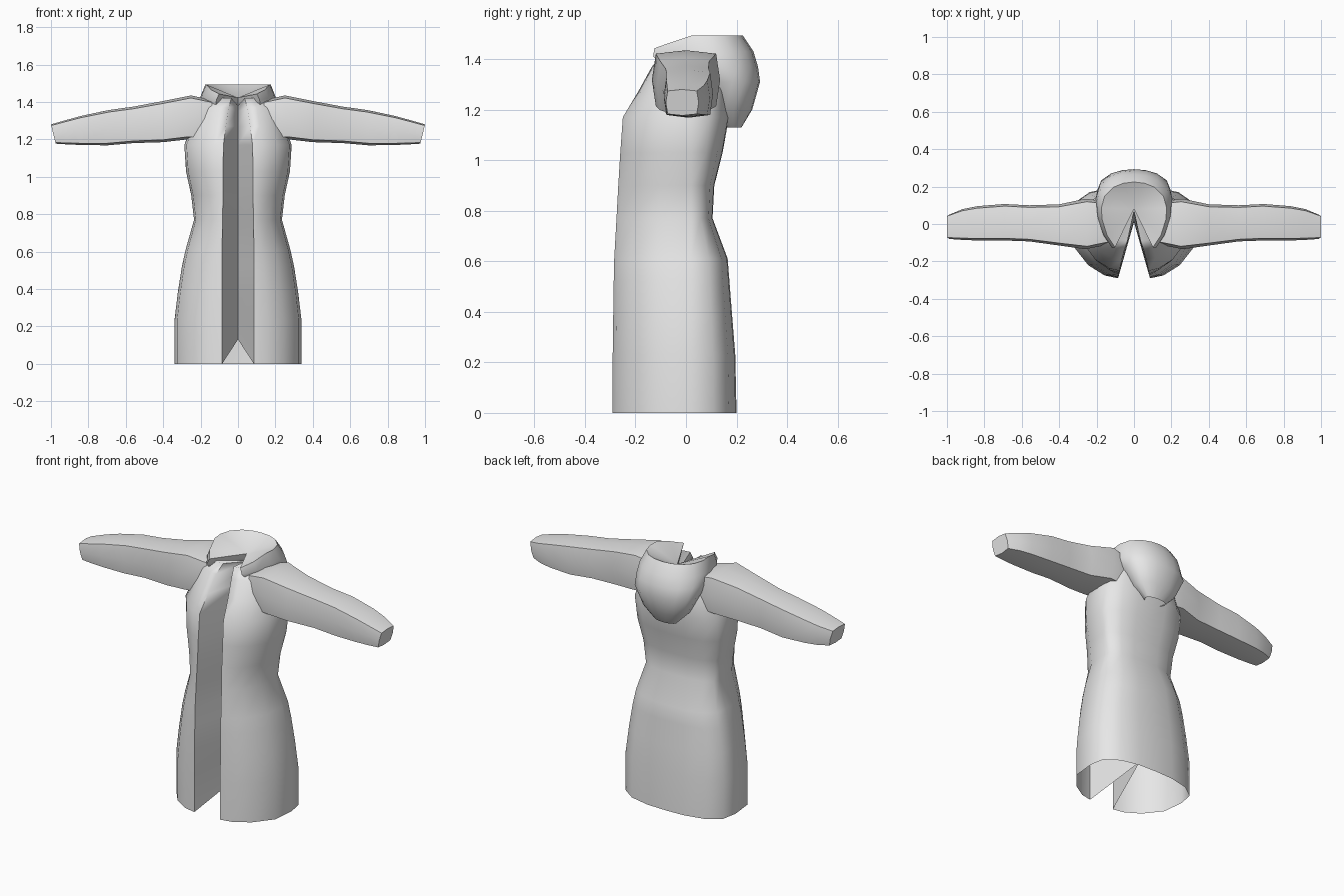
import bpy, bmesh, math

cube = bpy.data.objects.get("Cube")
if cube:
    bpy.data.objects.remove(cube)

cloth = bpy.data.materials.new("grey cloth")
cloth.use_nodes = True
cloth.diffuse_color = (0.8, 0.8, 0.8, 1)
cloth.node_tree.nodes["Principled BSDF"].inputs["Base Color"].default_value = (0.8, 0.8, 0.8, 1)


def loft(name, rings, angle, cap=None):
    """Skin closed rings; cap the last one as a fan from its first point or as one face."""
    bm = bmesh.new()
    loops = [[bm.verts.new(p) for p in ring] for ring in rings]
    n = len(loops[0])
    for a, b in zip(loops, loops[1:]):
        for i in range(n):
            j = (i + 1) % n
            bm.faces.new((a[i], a[j], b[j], b[i]))
    top = loops[-1]
    if cap == "fan":
        for i in range(1, n - 1):
            bm.faces.new((top[0], top[i], top[i + 1]))
    elif cap == "flat":
        bm.faces.new(top)
    bmesh.ops.recalc_face_normals(bm, faces=bm.faces)
    mesh = bpy.data.meshes.new(name)
    bm.to_mesh(mesh)
    bm.free()
    mesh.materials.append(cloth)
    obj = bpy.data.objects.new(name, mesh)
    bpy.context.collection.objects.link(obj)
    bpy.ops.object.select_all(action="DESELECT")
    obj.select_set(True)
    bpy.context.view_layer.objects.active = obj
    bpy.ops.object.shade_smooth_by_angle(angle=math.radians(angle))
    return obj


def mirrored(half):
    """Close a half outline that starts and ends on the centre line."""
    return half + [(-x, y, z) for x, y, z in half[-2:0:-1]]


# Coat body: height, half width, front y, back y, opening half width, fold y, fold height
def coat_ring(z, w, front, back, edge, fold, fold_z):
    return mirrored([
        (0, fold, fold_z), (edge, front, z), (max(0.46 * w, edge * 1.2), front * 0.95, z),
        (0.72 * w, front * 0.76, z), (0.96 * w, front * 0.4, z), (w, 0.02, z),
        (0.95 * w, back * 0.55, z), (0.7 * w, back * 0.85, z),
        (0.35 * w, back * 0.98, z), (0, back, z)])


coat = [
    (0.00, 0.34, -0.29, 0.20, 0.085, 0.05, 0.13),
    (0.23, 0.34, -0.29, 0.195, 0.085, 0.07, 0.24),
    (0.38, 0.322, -0.288, 0.183, 0.085, 0.01, 0.35),
    (0.52, 0.30, -0.286, 0.172, 0.085, 0.02, 0.52),
    (0.61, 0.28, -0.284, 0.165, 0.085, 0.05, 0.65),
    (0.77, 0.235, -0.275, 0.105, 0.083, 0.05, 0.74),
    (0.90, 0.25, -0.268, 0.112, 0.08, 0.01, 0.84),
    (1.03, 0.278, -0.26, 0.145, 0.08, 0.01, 1.03),
    (1.17, 0.287, -0.25, 0.17, 0.078, 0.02, 1.17),
    (1.27, 0.25, -0.19, 0.165, 0.065, 0.04, 1.27),
    (1.37, 0.22, -0.135, 0.14, 0.05, 0.06, 1.35),
    (1.42, 0.16, -0.09, 0.12, 0.035, 0.07, 1.38),
]
loft("coat_body", [coat_ring(*r) for r in coat], 85, "fan")


# Sleeves: x at top, x at bottom, low z, high z, front y, back y
def sleeve_ring(side, x_top, x_low, low, high, front, back):
    ring = []
    for i in range(8):
        a = math.pi / 4 * i
        k = 1.0 if i % 2 == 0 else 1.25
        u, v = math.cos(a) * k, math.sin(a) * k
        t = (v + 1) / 2
        ring.append((side * (x_low + (x_top - x_low) * t),
                     (front + back) / 2 + (back - front) / 2 * u,
                     low + (high - low) * t))
    return ring


sleeve = [
    (0.14, 0.14, 1.20, 1.41, -0.11, 0.12),
    (0.25, 0.27, 1.20, 1.435, -0.135, 0.135),
    (0.40, 0.40, 1.185, 1.405, -0.115, 0.105),
    (0.56, 0.56, 1.18, 1.375, -0.093, 0.10),
    (0.69, 0.70, 1.168, 1.357, -0.088, 0.107),
    (0.84, 0.84, 1.17, 1.325, -0.088, 0.095),
    (0.92, 0.91, 1.173, 1.303, -0.085, 0.08),
    (1.00, 0.975, 1.177, 1.28, -0.08, 0.05),
]
for side, label in ((1, "left"), (-1, "right")):
    loft(label + "_sleeve", [sleeve_ring(side, *r) for r in sleeve], 60, "flat")


# Lowered hood: height, half width, front y, back y, drop of the front lapels
def hood_ring(z, w, front, back, drop):
    fold = max(front, 0.08)
    half = [(0, fold, z - drop * 1.4)]
    for fx, fy in ((0.58, 0), (0.82, 0.18), (0.97, 0.42), (1, 0.6),
                   (0.9, 0.78), (0.62, 0.92), (0.32, 0.98), (0, 1)):
        half.append((fx * w, front + (back - front) * fy, z - drop * max(0, 1 - fy * 2.5)))
    return mirrored(half)


hood = [
    (1.13, 0.07, 0.15, 0.22, 0),
    (1.20, 0.14, 0.08, 0.262, 0),
    (1.31, 0.195, 0.02, 0.293, 0),
    (1.37, 0.205, -0.09, 0.285, 0),
    (1.43, 0.20, -0.13, 0.267, 0.02),
    (1.493, 0.175, -0.125, 0.225, 0.05),
]
loft("hood", [hood_ring(*r) for r in hood], 75, "fan")
